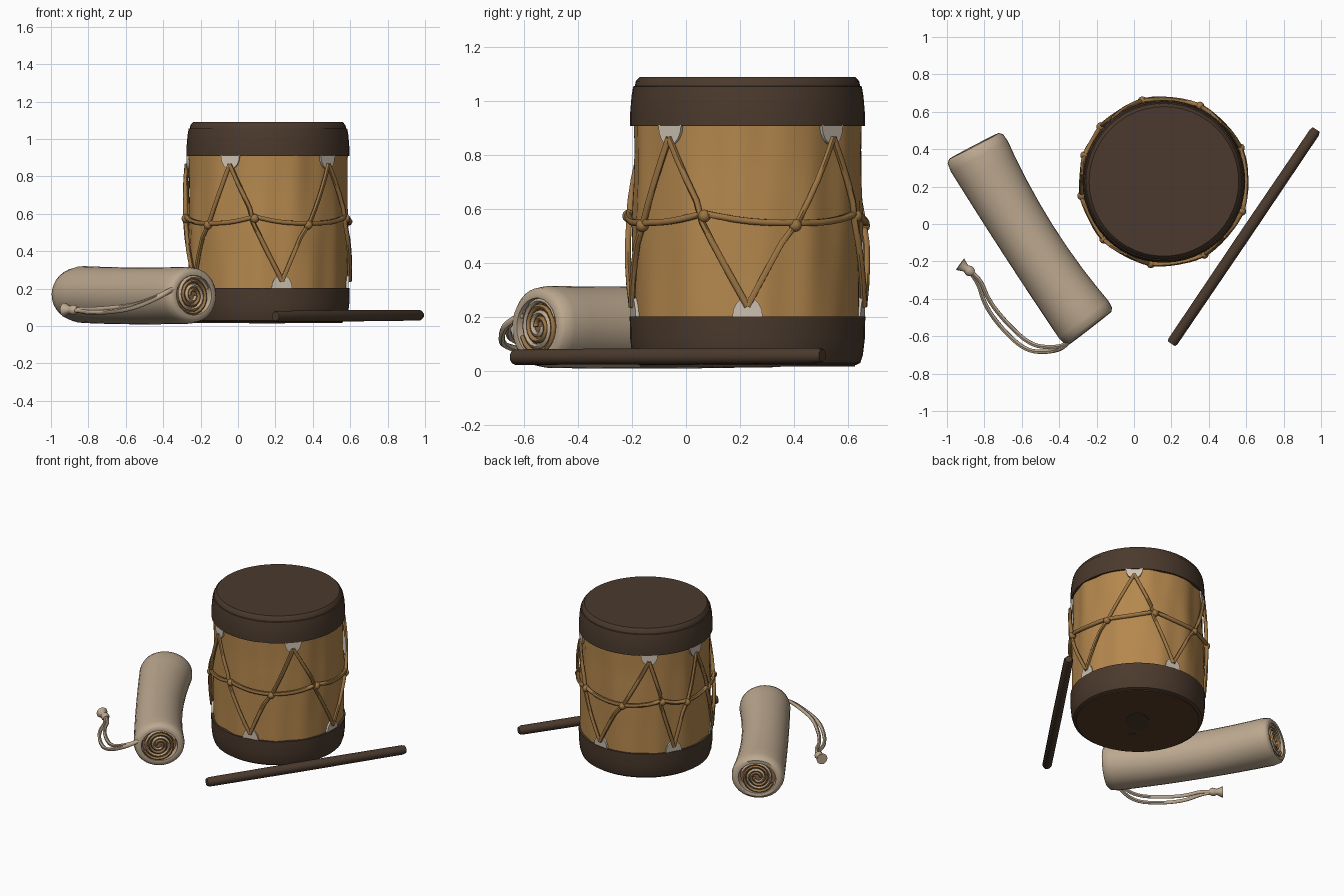
import bpy, bmesh, math
from math import sin, cos, pi, radians
from mathutils import Vector

if "Cube" in bpy.data.objects:
    bpy.data.objects.remove(bpy.data.objects["Cube"])


def material(name, rgb):
    m = bpy.data.materials.new(name)
    m.use_nodes = True
    m.diffuse_color = (*rgb, 1)
    bsdf = next(n for n in m.node_tree.nodes if n.type == 'BSDF_PRINCIPLED')
    bsdf.inputs["Base Color"].default_value = (*rgb, 1)
    return m


DARK = material("dark_brown_leather", (0.07, 0.042, 0.026))
TAN = material("tan_hide", (0.46, 0.245, 0.075))
ROPE = material("brown_rope", (0.33, 0.175, 0.055))
CREAM = material("cream_cloth", (0.5, 0.39, 0.275))
PALE = material("pale_tab", (0.62, 0.54, 0.45))
BASE = material("red_brown_base", (0.105, 0.047, 0.022))
CLAY = material("clay_lining", (0.26, 0.12, 0.06))

CX, CY = 0.16, 0.228      # drum centre


def finish(ob, mats, angle=40):
    for m in mats:
        ob.data.materials.append(m)
    bpy.ops.object.select_all(action='DESELECT')
    ob.select_set(True)
    bpy.context.view_layer.objects.active = ob
    bpy.ops.object.shade_smooth_by_angle(angle=radians(angle))
    return ob


def loft(name, rings, mats, caps=(True, True), angle=40):
    """Skin a list of equal-length point rings."""
    bm = bmesh.new()
    vs = [[bm.verts.new(p) for p in r] for r in rings]
    n = len(vs[0])
    for a, b in zip(vs, vs[1:]):
        for i in range(n):
            bm.faces.new((a[i], a[(i + 1) % n], b[(i + 1) % n], b[i]))
    for use, ring in zip(caps, (vs[0][::-1], vs[-1])):
        if use:
            f = bm.faces.new(ring)
            f.material_index = len(mats) - 1
    bmesh.ops.recalc_face_normals(bm, faces=bm.faces)
    me = bpy.data.meshes.new(name)
    bm.to_mesh(me)
    bm.free()
    ob = bpy.data.objects.new(name, me)
    bpy.context.collection.objects.link(ob)
    return finish(ob, mats, angle)


def tube(name, pts, r, mat, smooth=False):
    """Round cord through points, turned into a mesh."""
    cu = bpy.data.curves.new(name, 'CURVE')
    cu.dimensions = '3D'
    cu.bevel_depth = r
    cu.bevel_resolution = 1
    cu.use_fill_caps = True
    cu.resolution_u = 5
    sp = cu.splines.new('NURBS' if smooth else 'POLY')
    sp.points.add(len(pts) - 1)
    for p, q in zip(sp.points, pts):
        p.co = (*q, 1)
    if smooth:
        sp.order_u = 3
        sp.use_endpoint_u = True
    ob = bpy.data.objects.new(name, cu)
    bpy.context.collection.objects.link(ob)
    bpy.ops.object.select_all(action='DESELECT')
    ob.select_set(True)
    bpy.context.view_layer.objects.active = ob
    bpy.ops.object.convert(target='MESH')
    ob = bpy.context.view_layer.objects.active
    ob.data.materials.clear()
    return finish(ob, [mat], 60)


def on_drum(az, r, z):
    a = radians(az)
    return Vector((CX + r * cos(a), CY + r * sin(a), z))


def lathe(name, profile, mats, caps=(True, True), n=48, fold=0.0):
    def radius(r, i, z):
        a = 2 * pi * i / n
        return r + fold * (sin(11 * a + 3 * z) + 0.6 * sin(17 * a - 4 * z))
    rings = [[on_drum(360 * i / n, radius(r, i, z), z) for i in range(n)]
             for r, z in profile]
    return loft(name, rings, mats, caps, 32)


# Drum shell and leather bands
lathe("drum_body", [(0.423, 0.15), (0.424, 0.3), (0.422, 0.42), (0.426, 0.56),
                    (0.42, 0.7), (0.42, 0.82), (0.423, 0.95)],
      [TAN], n=88, fold=0.004)
lathe("upper_band", [(0.415, 0.908), (0.435, 0.908), (0.435, 0.96), (0.43, 1.02),
                     (0.424, 1.055), (0.418, 1.057), (0.414, 1.075), (0.4, 1.09)], [DARK])
lathe("lower_band", [(0.4, 0.022), (0.418, 0.03), (0.428, 0.06), (0.435, 0.12),
                     (0.437, 0.203), (0.415, 0.203)], [DARK])
lathe("drum_base", [(0.398, 0.017), (0.4, 0.025)], [BASE])


# Stain marks under the base
def mark(name, x, y, rx, ry):
    ring = [(rx * cos(k * pi / 8), ry * sin(k * pi / 8)) for k in range(16)]
    c, s = cos(pi / 4), sin(pi / 4)
    loft(name, [[(x + u * c - v * s, y + u * s + v * c, z) for u, v in ring]
                for z in (0.013, 0.018)], [DARK])


mark("base_mark_large", CX, CY, 0.11, 0.075)
mark("base_mark_small", CX - 0.08, CY - 0.15, 0.022, 0.022)

# Lacing: alternate upper and lower anchor angles round the drum
tops = [-118, -42, 47, 128, 174]
lows = [-80, 0, 82, 150, 206]
anchors = [a for pair in zip(tops, lows) for a in pair] + [tops[0] + 360]
waist = []
for i, (a, b) in enumerate(zip(anchors, anchors[1:])):
    za, zb = (0.865, 0.24) if i % 2 == 0 else (0.24, 0.865)
    bow = 4 if i % 2 == 0 else -4
    path = []
    for k in range(9):
        t = k / 8
        pinch = bow * sin(pi * t) * (1 if t < 0.5 else -1) * 0.3
        path.append(on_drum(a + (b - a) * t + pinch, 0.436 + 0.01 * sin(pi * t),
                            za + (zb - za) * t))
    tube("lacing_rope_%d" % (i + 1), path, 0.0125, ROPE)
    mid = (a + b) / 2
    zm = 0.585 if i % 2 == 0 else 0.55
    waist.append((mid, zm))
    bpy.ops.mesh.primitive_uv_sphere_add(segments=10, ring_count=6, radius=0.024,
                                         location=on_drum(mid, 0.446, zm - 0.01))
    knot = bpy.context.object
    knot.name = "rope_knot_%d" % (i + 1)
    finish(knot, [ROPE], 60)

# Rope round the waist, sagging slightly between the knots
ring = []
for (a, za), (b, zb) in zip(waist, waist[1:] + [(waist[0][0] + 360, waist[0][1])]):
    for k in range(6):
        t = k / 6
        ring.append(on_drum(a + (b - a) * t, 0.447 - 0.008 * sin(pi * t),
                            za + (zb - za) * t - 0.012 * sin(pi * t)))
tube("waist_rope", ring + [ring[0]], 0.0135, ROPE)


# Pale half-round tabs where the lacing meets the bands
def tab(name, az, z, way):
    arc = [(7.5 * cos(pi * k / 8), 0.075 * sin(pi * k / 8)) for k in range(9)]
    loft(name, [[on_drum(az + u, r, z + way * v) for u, v in arc]
                for r in (0.42, 0.435)], [PALE])


for i, (t, b) in enumerate(zip(tops, lows)):
    tab("upper_tab_%d" % (i + 1), t, 0.912, -1)
    tab("lower_tab_%d" % (i + 1), b, 0.2, 1)

# Beater stick
tip_a, tip_b = Vector((0.2, -0.64, 0.052)), Vector((0.975, 0.505, 0.058))
axis = (tip_b - tip_a).normalized()
side = axis.cross(Vector((0, 0, 1))).normalized()
up = side.cross(axis)
loft("beater_stick",
     [[tip_a.lerp(tip_b, t) + (side * cos(k * pi / 4 + 0.4) + up * sin(k * pi / 4 + 0.4)) * r
       for k in range(8)]
      for t, r in ((0, 0.025), (0.012, 0.031), (0.5, 0.033), (0.985, 0.031), (1, 0.024))],
     [DARK], angle=50)

# Rolled cloth bundle: gently bent tube with recessed ends
P0, P1, P2 = Vector((-0.855, 0.415, 0.17)), Vector((-0.58, -0.11, 0.155)), Vector((-0.235, -0.555, 0.165))


def bundle_frame(t):
    c = P0 * (1 - t) ** 2 + P1 * 2 * t * (1 - t) + P2 * t * t
    d = ((P1 - P0) * (1 - t) + (P2 - P1) * t).normalized()
    s = d.cross(Vector((0, 0, 1))).normalized()
    return c, s, s.cross(d), d


end = [(0.04, 0.66), (0.0, 0.7), (-0.002, 0.84), (0.012, 0.95), (0.05, 1.0)]
stations = end + [(k / 8, 1.0) for k in range(1, 8)] + [(1 - t, s) for t, s in end[::-1]]
rings = []
for t, s in stations:
    c, sd, u, d = bundle_frame(t)
    wide = 0.153 + 0.08 * (t - 0.55) ** 2
    rings.append([c + sd * wide * s * cos(k * pi / 16)
                  + u * 0.152 * s * sin(k * pi / 16) for k in range(32)])
loft("cloth_bundle", rings, [CREAM, CLAY], angle=50)

# Spiral layers seen in both ends of the bundle
for label, t in (("back", 0.012), ("front", 0.988)):
    c, sd, u, d = bundle_frame(t)
    for layer, mat, phase in (("hide", ROPE, 0), ("cloth", CREAM, pi)):
        pts = []
        for k in range(36):
            a = k * pi / 9
            r = 0.018 + 0.088 * k / 35
            pts.append(c + sd * r * cos(a + phase) + u * r * sin(a + phase))
        tube("%s_roll_%s" % (label, layer), pts, 0.0105, mat)

# Paired tie strings with a flared tassel
tie = [(-0.22, -0.665, 0.24), (-0.36, -0.655, 0.19), (-0.46, -0.675, 0.14),
       (-0.57, -0.66, 0.1), (-0.69, -0.55, 0.085), (-0.79, -0.42, 0.08),
       (-0.83, -0.29, 0.085), (-0.89, -0.245, 0.085)]
tie[0] = (-0.33, -0.6, 0.21)
for i, off in enumerate((-1, 1)):
    pts = [Vector(p) + Vector((0.013, 0.016, 0.011)) * off * sin(pi * k / 7)
           for k, p in enumerate(tie)]
    tube("tie_string_%d" % (i + 1), pts, 0.0125, CREAM, smooth=True)
start, stop = Vector((-0.86, -0.265, 0.085)), Vector((-0.93, -0.215, 0.088))
d = (stop - start).normalized()
s = d.cross(Vector((0, 0, 1))).normalized()
u = s.cross(d)
loft("tie_tassel",
     [[start.lerp(stop, t) + (s * cos(k * pi / 5) + u * sin(k * pi / 5)) * r for k in range(10)]
      for t, r in ((0, 0.018), (0.2, 0.028), (0.4, 0.026), (0.55, 0.02), (1, 0.038))],
     [CREAM], angle=50)
